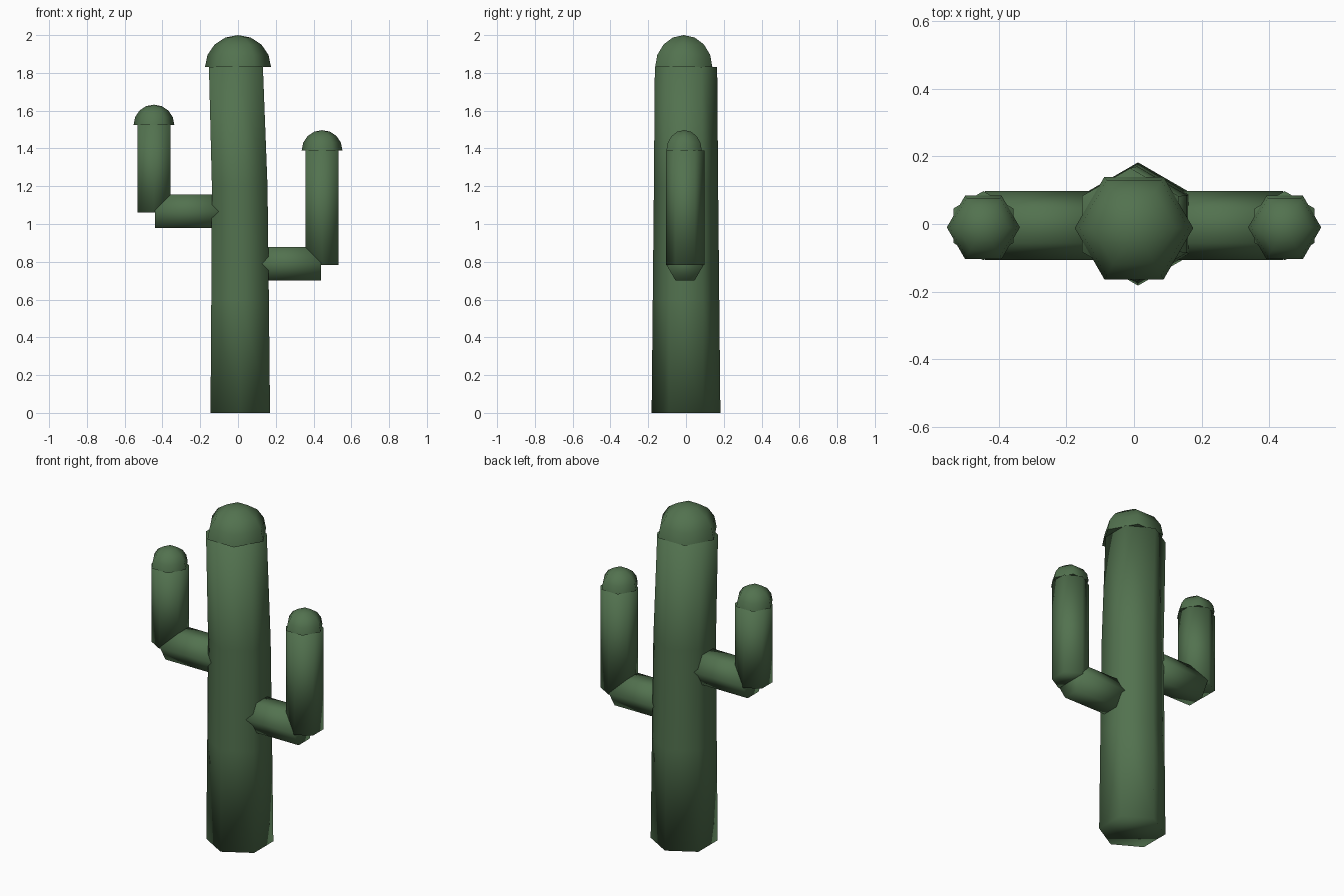
import bpy
import bmesh
from math import sin, cos, pi
from mathutils import Vector

SIDES = 6
cube = bpy.data.objects.get("Cube")
if cube:
    bpy.data.objects.remove(cube, do_unlink=True)

green = bpy.data.materials.new("cactus green")
green.use_nodes = True
color = (0.085, 0.168, 0.078, 1)
green.diffuse_color = color
green.node_tree.nodes["Principled BSDF"].inputs["Base Color"].default_value = color


def ring(bm, center, radius, u, v, phase=0.0):
    """Six-sided ring around a centre, in the plane of u and v."""
    return [bm.verts.new(Vector(center) + radius * (cos(a) * u + sin(a) * v))
            for a in (phase + 2 * pi * i / SIDES for i in range(SIDES))]


def bridge(bm, low, high):
    for i in range(SIDES):
        j = (i + 1) % SIDES
        bm.faces.new((low[i], low[j], high[j], high[i]))


def finish(bm, name, flat=()):
    for face in bm.faces:
        face.smooth = face not in flat
    bmesh.ops.recalc_face_normals(bm, faces=bm.faces[:])
    mesh = bpy.data.meshes.new(name)
    bm.to_mesh(mesh)
    bm.free()
    mesh.materials.append(green)
    obj = bpy.data.objects.new(name, mesh)
    bpy.context.collection.objects.link(obj)
    return obj


def tube(name, sections, across):
    """Closed six-sided tube through (centre, radius) sections, with corners at +-y."""
    bm = bmesh.new()
    rings = [ring(bm, c, r, Vector((0, 1, 0)), Vector(across)) for c, r in sections]
    for low, high in zip(rings, rings[1:]):
        bridge(bm, low, high)
    bm.faces.new(rings[0])
    bm.faces.new(rings[-1])
    return finish(bm, name)


def dome(name, center, radius, height, steps=4):
    """Faceted half sphere with corners at +-x."""
    bm = bmesh.new()
    rings = []
    for k in range(steps):
        t = k * pi / 2 / steps
        c = Vector(center) + Vector((0, 0, height * sin(t)))
        rings.append(ring(bm, c, radius * cos(t), Vector((1, 0, 0)), Vector((0, 1, 0))))
    for low, high in zip(rings, rings[1:]):
        bridge(bm, low, high)
    tip = bm.verts.new(Vector(center) + Vector((0, 0, height)))
    for i in range(SIDES):
        bm.faces.new((rings[-1][i], rings[-1][(i + 1) % SIDES], tip))
    base = bm.faces.new(rings[0])
    return finish(bm, name, {base})


# Trunk, leaning slightly to the right at the top
tube("trunk", [((0.012, 0, 0), 0.182), ((0.011, 0, 0.6), 0.176),
               ((0.009, 0, 1.2), 0.170), ((-0.011, 0, 1.83), 0.165)], (1, 0, 0))
dome("trunk_cap", (0, -0.012, 1.83), 0.175, 0.17)

# Arms: a branch out of the trunk, an upright and its cap
for side, sign, elbow, top in (("left", 1, 0.79, 1.39), ("right", -1, 1.067, 1.525)):
    x = 0.445 * sign
    tube(side + "_branch", [((0.08 * sign, -0.005, elbow), 0.102),
                            ((0.44 * sign, -0.005, elbow), 0.102)], (0, 0, 1))
    tube(side + "_upright", [((x, -0.005, elbow - 0.006), 0.102),
                             ((x, -0.005, top), 0.102)], (1, 0, 0))
    dome(side + "_cap", (x, -0.01, top), 0.108, 0.107)
